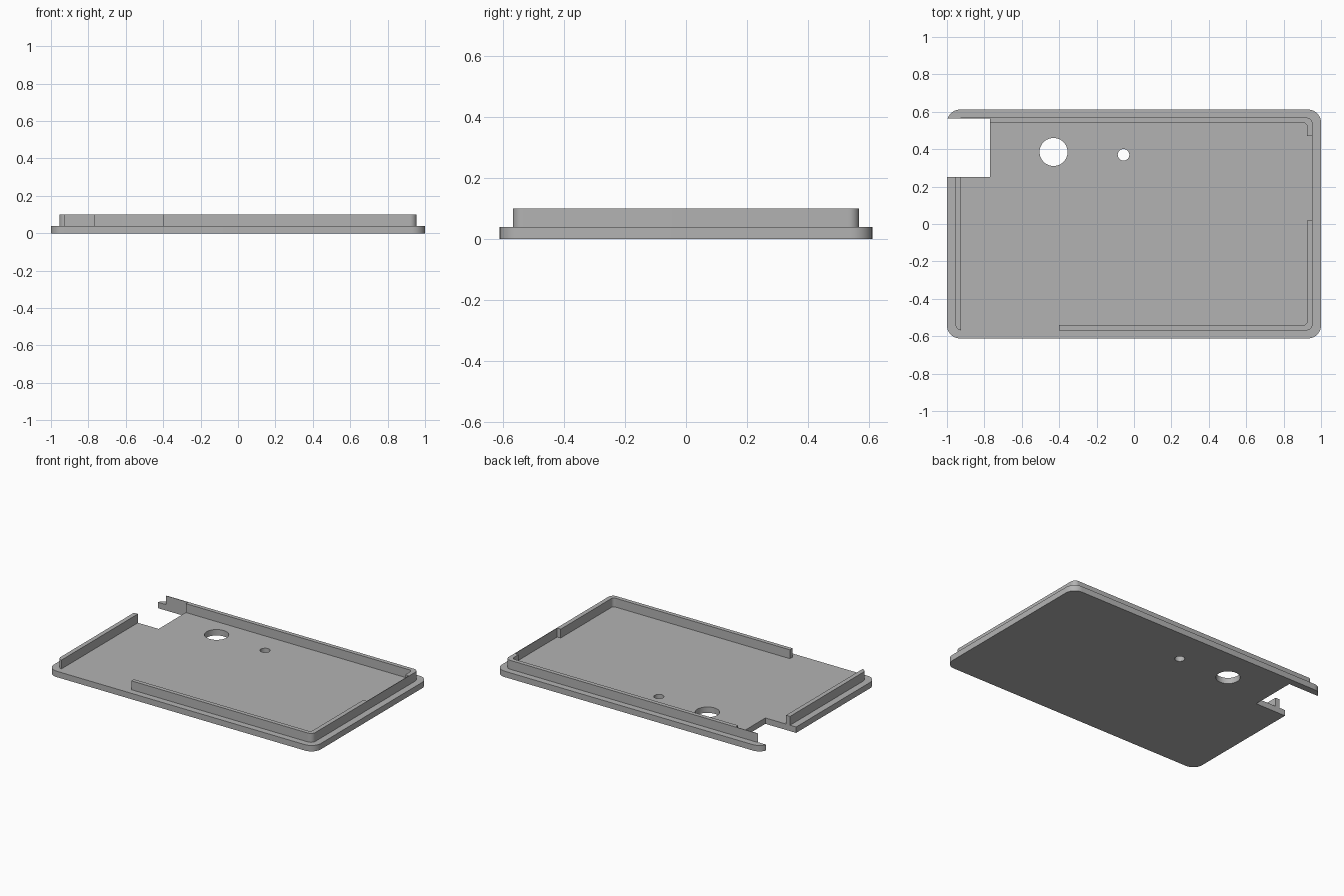
import bpy, bmesh, math
from mathutils import Vector

if "Cube" in bpy.data.objects:
    bpy.data.objects.remove(bpy.data.objects["Cube"], do_unlink=True)

grey = bpy.data.materials.new("plain grey")
grey.use_nodes = True
grey.diffuse_color = (0.45, 0.45, 0.45, 1)
grey.node_tree.nodes["Principled BSDF"].inputs["Base Color"].default_value = (0.45, 0.45, 0.45, 1)


def prism(name, outline, z0, z1):
    """Extrude a flat outline from z0 up to z1."""
    bm = bmesh.new()
    face = bm.faces.new([bm.verts.new((x, y, z0)) for x, y in outline])
    top = bmesh.ops.extrude_face_region(bm, geom=[face])["geom"]
    verts = [v for v in top if isinstance(v, bmesh.types.BMVert)]
    bmesh.ops.translate(bm, vec=Vector((0, 0, z1 - z0)), verts=verts)
    bmesh.ops.recalc_face_normals(bm, faces=bm.faces[:])
    mesh = bpy.data.meshes.new(name)
    bm.to_mesh(mesh)
    bm.free()
    mesh.materials.append(grey)
    obj = bpy.data.objects.new(name, mesh)
    bpy.context.collection.objects.link(obj)
    return obj


def rounded(hx, hy, r, steps=10):
    """Outline of a centred rectangle with rounded corners."""
    pts = []
    for quarter, (sx, sy) in enumerate([(1, 1), (-1, 1), (-1, -1), (1, -1)]):
        for i in range(steps + 1):
            a = (quarter + i / steps) * math.pi / 2
            pts.append((sx * (hx - r) + r * math.cos(a), sy * (hy - r) + r * math.sin(a)))
    return pts


def circle(cx, cy, r, n=48):
    return [(cx + r * math.cos(i * math.tau / n), cy + r * math.sin(i * math.tau / n)) for i in range(n)]


def box(x0, x1, y0, y1):
    return [(x0, y0), (x1, y0), (x1, y1), (x0, y1)]


def combine(target, other, operation):
    """Apply a boolean and remove the helper."""
    mod = target.modifiers.new("combine", 'BOOLEAN')
    mod.operation, mod.object, mod.solver = operation, other, 'EXACT'
    bpy.context.view_layer.objects.active = target
    bpy.ops.object.modifier_apply(modifier=mod.name)
    bpy.data.objects.remove(other, do_unlink=True)


# Base plate and the raised rim
lid = prism("lid_plate", rounded(1, 0.612, 0.07), 0, 0.04)
rim = prism("rim", rounded(0.955, 0.569, 0.035), 0.02, 0.10)
combine(rim, prism("rim_inside", rounded(0.925, 0.541, 0.02), -0.1, 0.2), 'DIFFERENCE')

# Front opening, and the thinned stretch of the left wall
for outline in (box(-0.925, -0.40, -0.7, -0.4), box(0.8, 0.951, 0.02, 0.47)):
    combine(rim, prism("rim_gap", outline, -0.1, 0.2), 'DIFFERENCE')
combine(lid, rim, 'UNION')

# Corner notch and the two round holes
for outline in (box(-1.1, -0.77, 0.25, 0.565), circle(-0.43, 0.385, 0.075), circle(-0.056, 0.37, 0.031)):
    combine(lid, prism("opening", outline, -0.1, 0.2), 'DIFFERENCE')

# Smooth the rounded corners and holes, keep the edges sharp
bpy.ops.object.select_all(action='DESELECT')
lid.select_set(True)
bpy.context.view_layer.objects.active = lid
bpy.ops.object.shade_smooth_by_angle(angle=math.radians(30))
